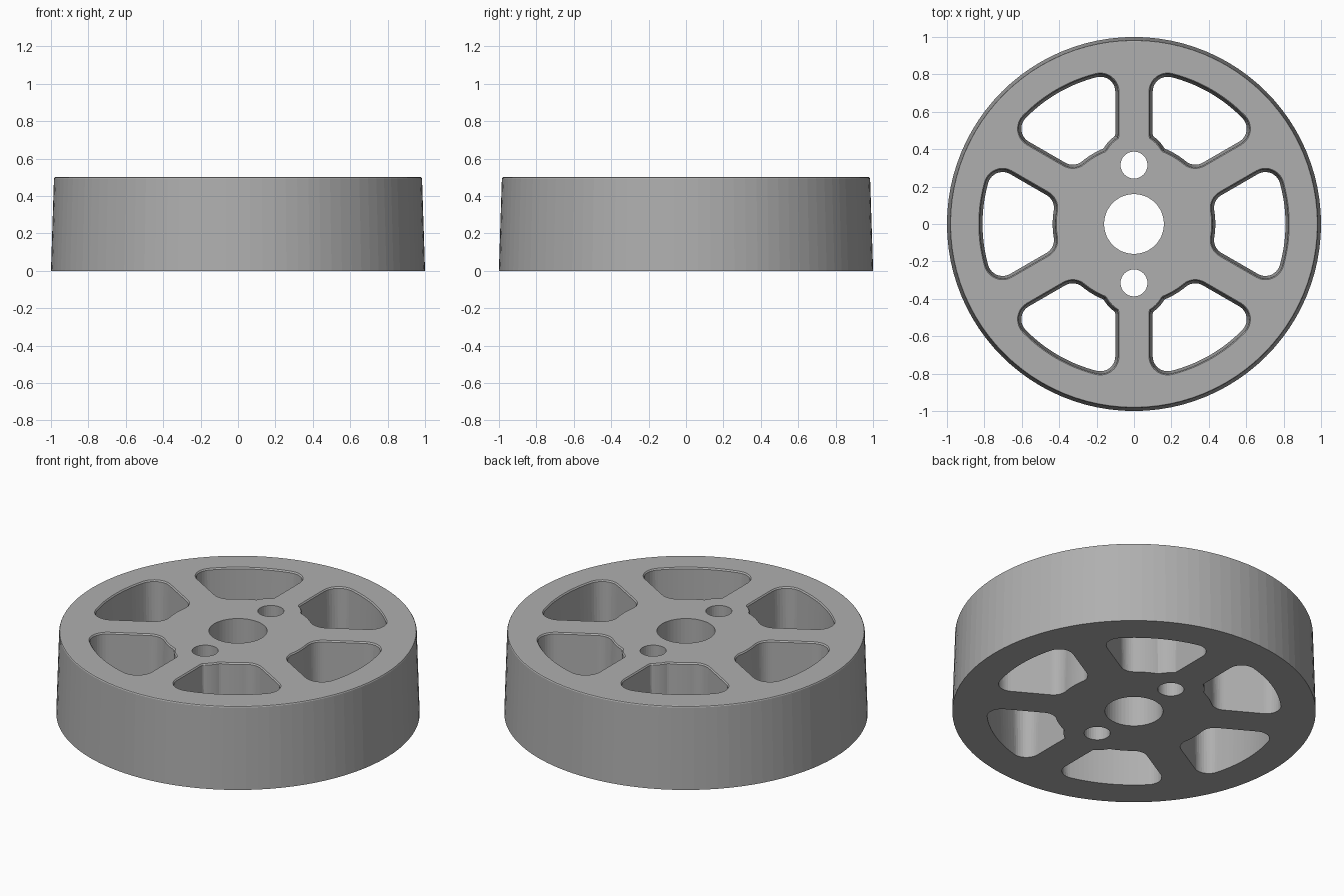
import bpy, bmesh
from math import sin, cos, pi, asin, hypot

if "Cube" in bpy.data.objects:
    bpy.data.objects.remove(bpy.data.objects["Cube"])

SPOKES = 6
BOLT_Y = 0.315
BOSS_R = 0.165


def loft(name, loops):
    """Closed solid through equal-length loops of 3D points, bottom to top."""
    bm = bmesh.new()
    rings = [[bm.verts.new(p) for p in loop] for loop in loops]
    n = len(rings[0])
    for a, b in zip(rings, rings[1:]):
        for i in range(n):
            j = (i + 1) % n
            bm.faces.new((a[i], a[j], b[j], b[i]))
    bm.faces.new(rings[0][::-1])
    bm.faces.new(rings[-1])
    bmesh.ops.recalc_face_normals(bm, faces=bm.faces)
    me = bpy.data.meshes.new(name)
    bm.to_mesh(me)
    bm.free()
    ob = bpy.data.objects.new(name, me)
    bpy.context.collection.objects.link(ob)
    return ob


def circle(r, z, n, cx=0, cy=0):
    return [(cx + r * cos(2 * pi * i / n), cy + r * sin(2 * pi * i / n), z) for i in range(n)]


def arc(cx, cy, r, a0, a1, n):
    return [(cx + r * cos(a0 + (a1 - a0) * i / n), cy + r * sin(a0 + (a1 - a0) * i / n))
            for i in range(n + 1)]


def clear_boss(x, y, r):
    """Keep a window point outside the round boss of the nearer bolt hole."""
    by = BOLT_Y if y > 0 else -BOLT_Y
    dist = hypot(x, y - by)
    k = max(1, r / dist)
    return x * k, by + (y - by) * k


def window(d, z, turn):
    """Rounded opening between two spokes, shrunk by d."""
    f = 0.10                                  # corner radius
    hub, rim, half = 0.415, 0.83, 0.08
    spoke = pi / SPOKES
    ro, ri = rim - f, hub + f
    ao = spoke - asin((half + f) / ro)        # corner centre angles
    ai = spoke - asin((half + f) / ri)
    f -= d
    up = spoke + pi / 2
    # upper half, from rim to hub, then mirrored
    pts = arc(0, 0, rim - d, 0, ao, 8)
    pts += arc(ro * cos(ao), ro * sin(ao), f, ao, up, 10)[1:]
    pts += arc(ri * cos(ai), ri * sin(ai), f, up, pi + ai, 10)
    pts += arc(0, 0, hub + d, ai, 0, 5)[1:]
    pts += [(x, -y) for x, y in pts[-2:0:-1]]
    c, s = cos(turn), sin(turn)
    return [(*clear_boss(x * c - y * s, x * s + y * c, BOSS_R + d), z) for x, y in pts]


# Tapered wheel body with a small softened top edge
wheel = loft("wheel_body", [circle(r, z, 96) for r, z in
                            ((1.0, 0), (0.984, 0.492), (0.981, 0.498), (0.977, 0.5))])

# Window cutters with draft and a slightly flared top edge
cutters = []
for k in range(SPOKES):
    levels = ((0.023, -0.1), (0.02, 0), (0.006, 0.492), (0.0, 0.5), (-0.005, 0.507))
    cutters.append(loft("window_cutter", [window(d, z, k * 2 * pi / SPOKES) for d, z in levels]))

# Axle hole and two bolt holes
for r, y, n in ((0.16, 0, 48), (0.072, BOLT_Y, 32), (0.072, -BOLT_Y, 32)):
    cutters.append(loft("hole_cutter", [circle(r, z, n, 0, y) for z in (-0.1, 0.6)]))

for c in cutters:
    c.hide_render = True
    m = wheel.modifiers.new("cut", 'BOOLEAN')
    m.operation = 'DIFFERENCE'
    m.solver = 'EXACT'
    m.object = c

# Apply the cuts and remove the cutters
bpy.context.view_layer.objects.active = wheel
wheel.select_set(True)
for m in list(wheel.modifiers):
    bpy.ops.object.modifier_apply(modifier=m.name)
for c in cutters:
    bpy.data.objects.remove(c)

# Dark grey
grey = bpy.data.materials.new("dark_grey")
grey.diffuse_color = (0.43, 0.43, 0.43, 1)
grey.use_nodes = True
grey.node_tree.nodes["Principled BSDF"].inputs["Base Color"].default_value = grey.diffuse_color
wheel.data.materials.clear()
wheel.data.materials.append(grey)
